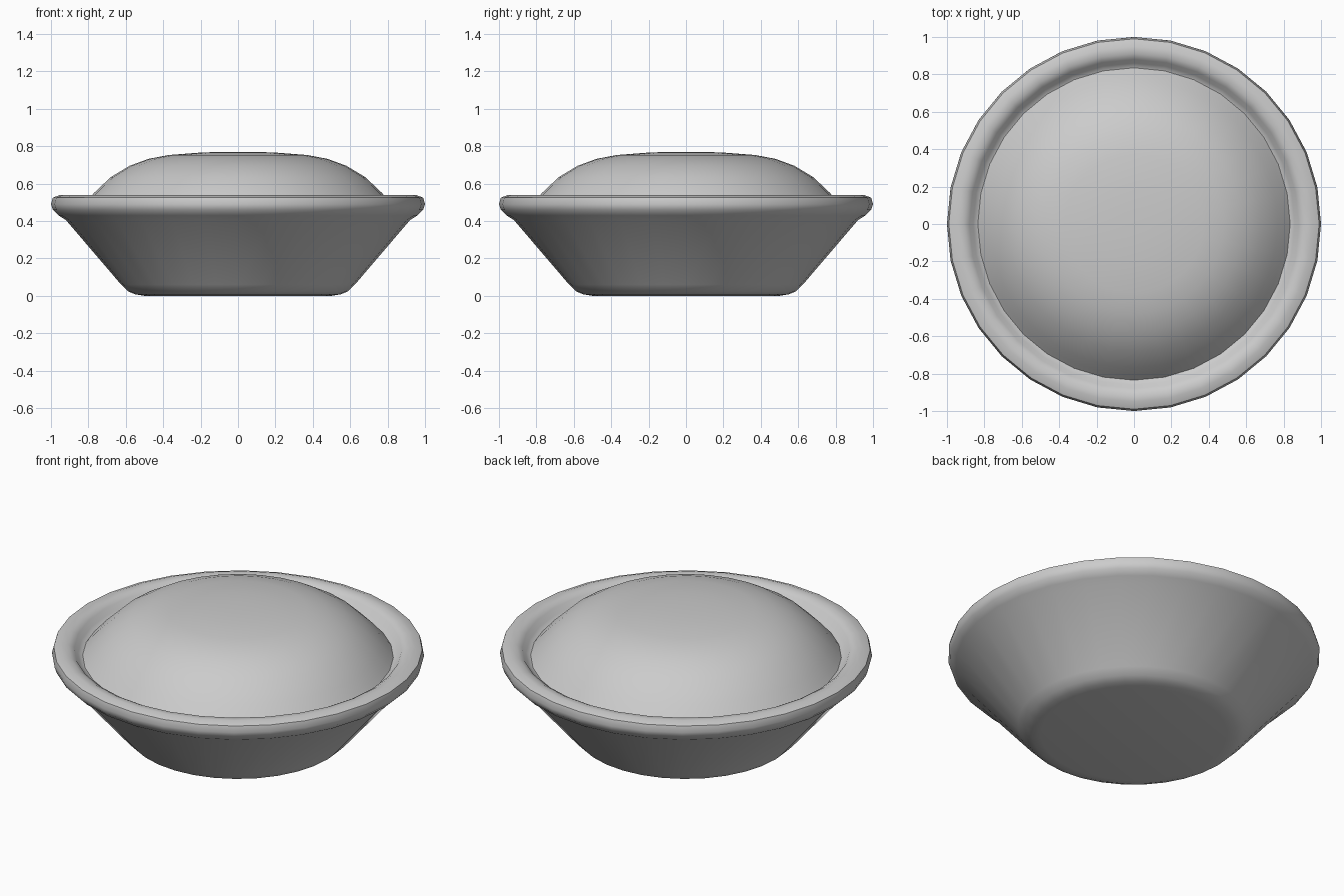
import bpy, bmesh
from math import radians, cos, sin, tau

if "Cube" in bpy.data.objects:
    bpy.data.objects.remove(bpy.data.objects["Cube"])

SEGMENTS = 32


def lathe(name, profile, angle=50):
    """Revolve (radius, height) points around z; a zero radius closes with a fan."""
    bm = bmesh.new()
    rings = []
    for r, z in profile:
        if r == 0:
            rings.append([bm.verts.new((0, 0, z))])
        else:
            rings.append([bm.verts.new((r * cos(tau * i / SEGMENTS),
                                        r * sin(tau * i / SEGMENTS), z))
                          for i in range(SEGMENTS)])
    for a, b in zip(rings, rings[1:]):
        for i in range(SEGMENTS):
            j = (i + 1) % SEGMENTS
            if len(a) == 1:
                bm.faces.new((a[0], b[j], b[i]))
            elif len(b) == 1:
                bm.faces.new((a[i], a[j], b[0]))
            else:
                bm.faces.new((a[i], a[j], b[j], b[i]))
    mesh = bpy.data.meshes.new(name)
    bm.to_mesh(mesh)
    bm.free()
    obj = bpy.data.objects.new(name, mesh)
    bpy.context.collection.objects.link(obj)
    bpy.ops.object.select_all(action='DESELECT')
    obj.select_set(True)
    bpy.context.view_layer.objects.active = obj
    bpy.ops.object.shade_smooth_by_angle(angle=radians(angle))
    return obj


# Flared dish with a rounded base edge, rolled rim and inner lip
lathe("dish", [(0, 0), (0.50, 0), (0.55, 0.008), (0.59, 0.025), (0.625, 0.06),
               (0.92, 0.405), (0.96, 0.43), (0.99, 0.46), (1.0, 0.49),
               (0.99, 0.525), (0.95, 0.54), (0.91, 0.537), (0.88, 0.52),
               (0.86, 0.49), (0.83, 0.475), (0.79, 0.47)])

# Domed filling that sits inside the rim
lathe("domed_filling", [(0.84, 0.472), (0.81, 0.505), (0.77, 0.55), (0.68, 0.635),
                        (0.58, 0.695), (0.48, 0.732), (0.37, 0.753),
                        (0.20, 0.766), (0.08, 0.77), (0, 0.77)])
